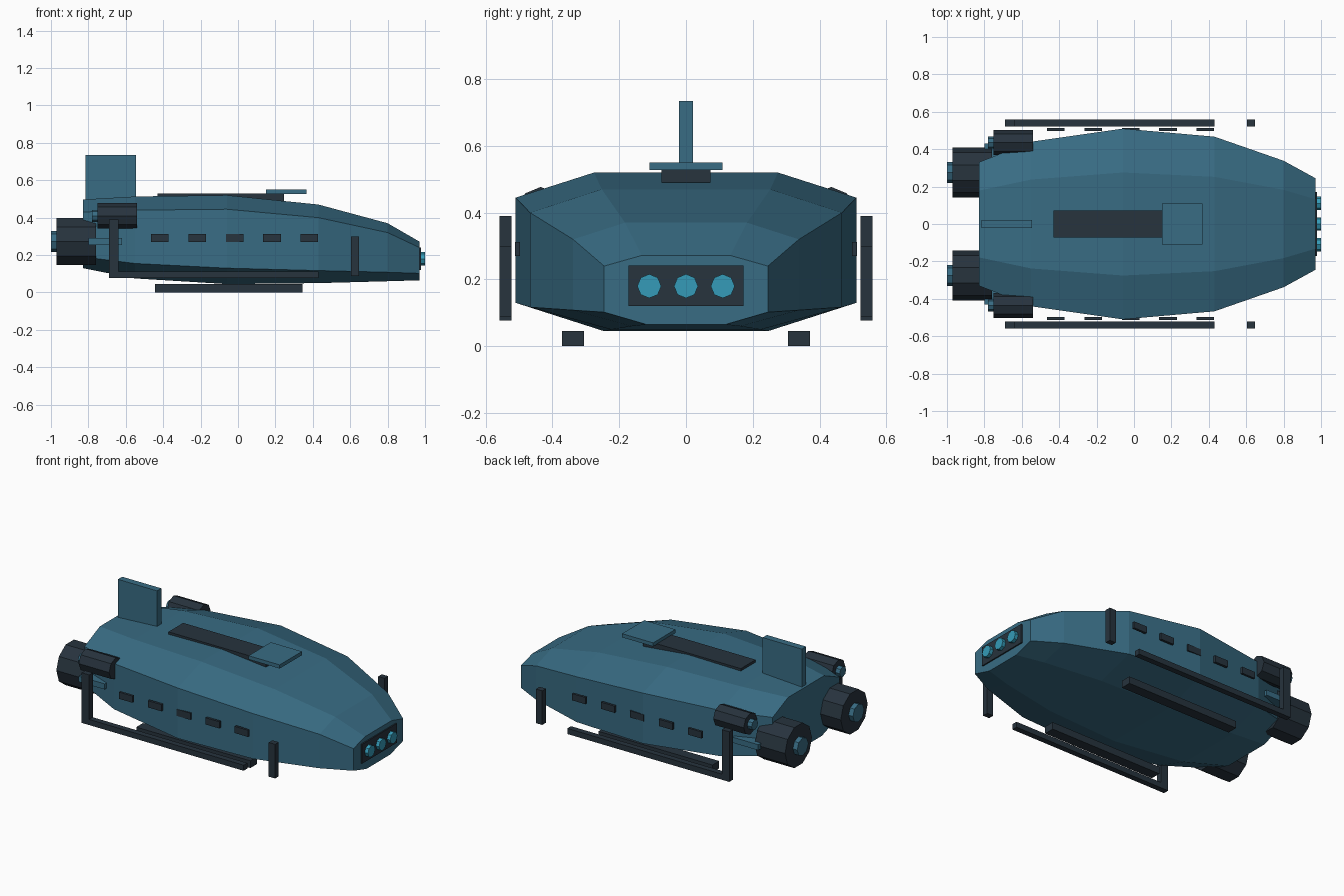
import bpy, bmesh, math
from mathutils import Matrix

if "Cube" in bpy.data.objects:
    bpy.data.objects.remove(bpy.data.objects["Cube"])


def material(name, color):
    m = bpy.data.materials.new(name)
    m.diffuse_color = (*color, 1)
    m.use_nodes = True
    m.node_tree.nodes["Principled BSDF"].inputs["Base Color"].default_value = m.diffuse_color
    return m


TEAL = material("teal_paint", (0.04, 0.15, 0.23))
DARK = material("dark_metal", (0.02, 0.033, 0.047))
GLOW = material("cyan_light", (0.035, 0.33, 0.48))


def finish(name, bm, mat):
    bmesh.ops.recalc_face_normals(bm, faces=bm.faces)
    me = bpy.data.meshes.new(name)
    bm.to_mesh(me)
    bm.free()
    me.materials.append(mat)
    ob = bpy.data.objects.new(name, me)
    bpy.context.collection.objects.link(ob)
    return ob


def box(name, x, y, z, mat):
    """Box from (min, max) ranges."""
    bm = bmesh.new()
    size = [b - a for a, b in (x, y, z)]
    mid = [(a + b) / 2 for a, b in (x, y, z)]
    bmesh.ops.create_cube(bm, size=1, matrix=Matrix.Translation(mid) @ Matrix.Diagonal((*size, 1)))
    return finish(name, bm, mat)


def tube(name, x, y, z, r, sides, mat):
    """Cylinder lying along x."""
    bm = bmesh.new()
    mtx = Matrix.Translation(((x[0] + x[1]) / 2, y, z)) @ Matrix.Rotation(math.pi / 2, 4, 'Y')
    bmesh.ops.create_cone(bm, cap_ends=True, segments=sides, radius1=r, radius2=r,
                          depth=x[1] - x[0], matrix=mtx)
    return finish(name, bm, mat)


# Hull: octagonal sections (x, half width, bottom, lower side, upper side, top)
stations = [
    (-0.83, 0.33, 0.13, 0.19, 0.43, 0.497),
    (-0.55, 0.44, 0.075, 0.155, 0.44, 0.513),
    (-0.06, 0.51, 0.045, 0.13, 0.445, 0.52),
    (0.43, 0.467, 0.05, 0.117, 0.40, 0.47),
    (0.80, 0.338, 0.06, 0.108, 0.32, 0.37),
    (0.97, 0.245, 0.065, 0.102, 0.24, 0.272),
]
bm = bmesh.new()
rings = []
for x, w, zb, zl, zu, zt in stations:
    half = [(w * 0.48, zb), (w, zl), (w, zu), (w * 0.54, zt)]
    pts = half + [(-y, z) for y, z in reversed(half)]
    rings.append([bm.verts.new((x, y, z)) for y, z in pts])
for a, b in zip(rings, rings[1:]):
    for i in range(8):
        j = (i + 1) % 8
        bm.faces.new((a[i], a[j], b[j], b[i]))
bm.faces.new(rings[0])
bm.faces.new(rings[-1])
finish("hull", bm, TEAL)

# Roof parts
box("roof_strip", (-0.43, 0.245), (-0.073, 0.073), (0.49, 0.53), DARK)
box("roof_hatch", (0.15, 0.365), (-0.11, 0.11), (0.527, 0.55), TEAL)
box("tail_fin", (-0.815, -0.545), (-0.021, 0.021), (0.47, 0.735), TEAL)

# Nose lights
box("light_panel", (0.955, 0.978), (-0.172, 0.172), (0.12, 0.241), DARK)
for i in (-1, 0, 1):
    tube("nose_light", (0.97, 1.0), i * 0.11, 0.18, 0.036, 8, GLOW)

for s, side in ((-1, "right"), (1, "left")):
    def span(a, b):
        return tuple(sorted((s * a, s * b)))

    # Engines with nozzles
    tube(side + "_main_engine", (-0.97, -0.76), s * 0.275, 0.272, 0.133, 10, DARK)
    tube(side + "_main_nozzle", (-1.0, -0.96), s * 0.275, 0.272, 0.056, 8, TEAL)
    tube(side + "_upper_engine", (-0.75, -0.54), s * 0.435, 0.41, 0.067, 8, DARK)
    tube(side + "_upper_nozzle", (-0.78, -0.74), s * 0.435, 0.41, 0.032, 8, TEAL)
    box(side + "_engine_strut", (-0.80, -0.62), span(0.33, 0.43), (0.255, 0.29), TEAL)

    # Side guard rails and landing skid
    y = span(0.522, 0.558)
    box(side + "_rear_post", (-0.69, -0.638), y, (0.077, 0.39), DARK)
    box(side + "_rail", (-0.638, 0.43), y, (0.077, 0.112), DARK)
    box(side + "_front_post", (0.603, 0.647), y, (0.087, 0.30), DARK)
    box(side + "_skid", (-0.443, 0.345), span(0.305, 0.371), (0.0, 0.045), DARK)

    # Window row
    for i in range(5):
        x = -0.418 + i * 0.2
        box(side + "_window", (x - 0.047, x + 0.047), span(0.497, 0.512), (0.27, 0.312), DARK)
